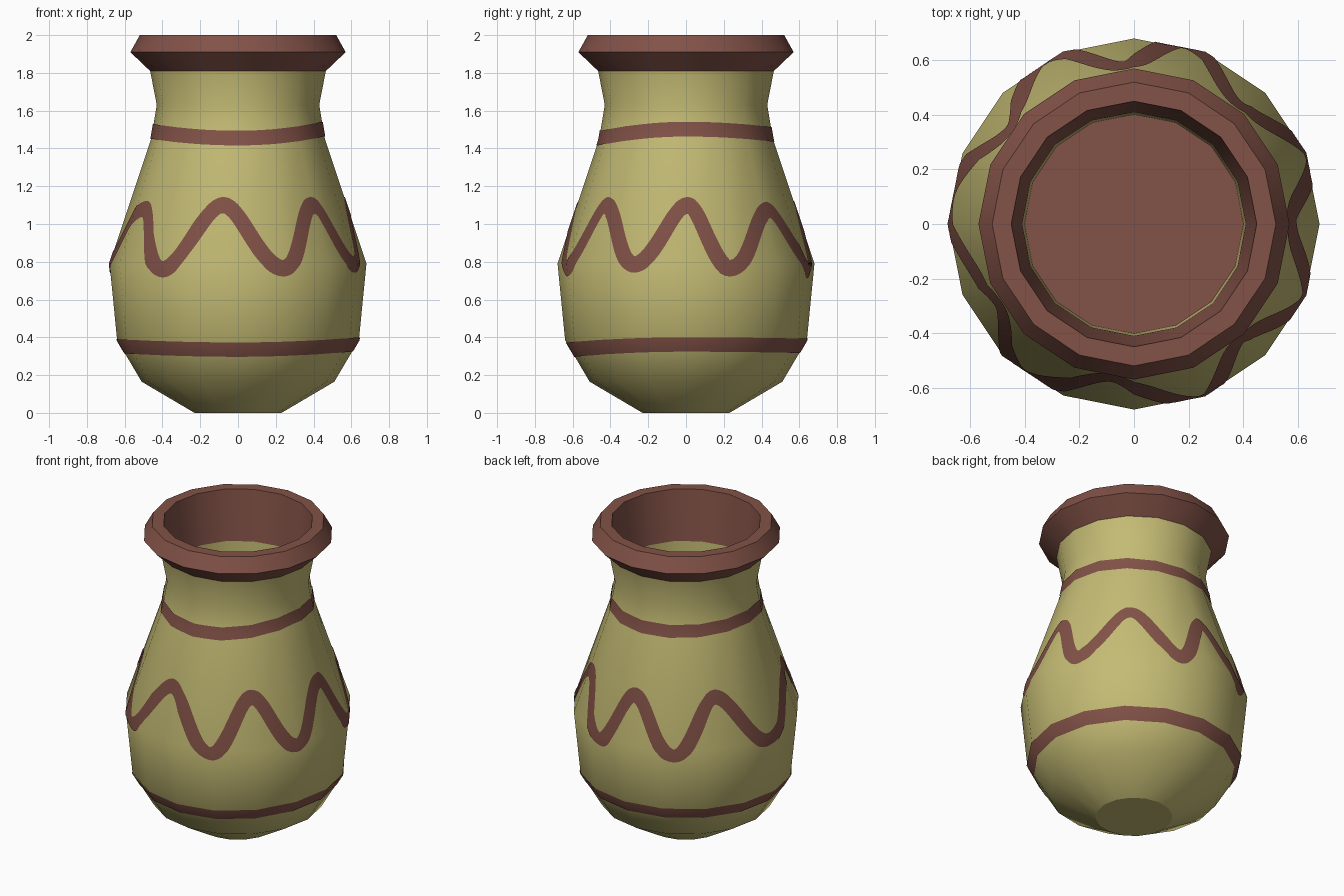
import bpy, math
from mathutils import Vector

if "Cube" in bpy.data.objects:
    bpy.data.objects.remove(bpy.data.objects["Cube"])

SIDES = 16
STEP = 2 * math.pi / SIDES


def material(name, rgb):
    m = bpy.data.materials.new(name)
    m.diffuse_color = (*rgb, 1)
    m.use_nodes = True
    m.node_tree.nodes["Principled BSDF"].inputs["Base Color"].default_value = m.diffuse_color
    return m


TAN = material("olive clay", (0.552, 0.497, 0.174))
BROWN = material("red brown glaze", (0.223, 0.084, 0.063))


def add_mesh(name, verts, faces, mat):
    me = bpy.data.meshes.new(name)
    me.from_pydata(verts, [], faces)
    me.materials.append(mat)
    ob = bpy.data.objects.new(name, me)
    bpy.context.collection.objects.link(ob)
    return ob


def around(r, a, z):
    # angle 0 is the front, growing towards the right side
    return (r * math.sin(a), -r * math.cos(a), z)


def grid_faces(cols, rows):
    return [(i * rows + j, (i + 1) % cols * rows + j,
             (i + 1) % cols * rows + j + 1, i * rows + j + 1)
            for i in range(cols) for j in range(rows - 1)]


def smooth(ob, deg):
    bpy.ops.object.select_all(action='DESELECT')
    ob.select_set(True)
    bpy.context.view_layer.objects.active = ob
    bpy.ops.object.shade_smooth_by_angle(angle=math.radians(deg))


def lathe(name, profile, mat, deg):
    verts = [around(r, i * STEP, z) for i in range(SIDES) for r, z in profile]
    ob = add_mesh(name, verts, grid_faces(SIDES, len(profile)), mat)
    smooth(ob, deg)
    return ob


def disc(name, r, z, mat, up):
    order = list(range(SIDES))
    return add_mesh(name, [around(r, i * STEP, z) for i in order],
                    [order if up else order[::-1]], mat)


# Body, base, rim and inside
BODY = [(0.23, 0), (0.51, 0.165), (0.64, 0.385), (0.68, 0.79),
        (0.46, 1.45), (0.43, 1.63), (0.465, 1.81)]
lathe("body", BODY, TAN, 40)
disc("base", 0.23, 0, TAN, False)
lathe("rim", [(0.46, 1.805), (0.57, 1.91), (0.52, 2.0), (0.45, 2.0),
              (0.41, 1.675)], BROWN, 30)
lathe("inner_neck", [(0.41, 1.675), (0.402, 1.5)], TAN, 40)
disc("inner_floor", 0.402, 1.5, BROWN, True)

# Smooth profile normals of the body, so painted bands shade like it
seg = [Vector((z1 - z0, r0 - r1)).normalized()
       for (r0, z0), (r1, z1) in zip(BODY, BODY[1:])]
PN = [seg[0]] + [(a + b).normalized() for a, b in zip(seg, seg[1:])] + [seg[-1]]


def surface(a, z):
    """Faceted body radius and smooth normal at an angle and height."""
    k = max(i for i in range(len(BODY) - 1) if BODY[i][1] <= z)
    (r0, z0), (r1, z1) = BODY[k], BODY[k + 1]
    t = (z - z0) / (z1 - z0)
    r = r0 + (r1 - r0) * t
    r *= math.cos(STEP / 2) / math.cos(a % STEP - STEP / 2)
    n = PN[k].lerp(PN[k + 1], t).normalized()
    return r, around(n.x, a, n.y)


def painted_band(name, keys, half, radius, rows):
    """Brush stroke of even width along (degrees, height) keys, as a thin plate."""
    cols = SIDES * 20
    keys = keys + [(keys[0][0] + 360, keys[0][1])]
    line = []
    for i in range(cols):
        d = i * 360 / cols
        if d < keys[0][0]:
            d += 360
        for (d0, h0), (d1, h1) in zip(keys, keys[1:]):
            if d0 <= d <= d1:
                t = (1 - math.cos(math.pi * (d - d0) / (d1 - d0))) / 2
                line.append(h0 + (h1 - h0) * t)
                break
    ds = radius * 2 * math.pi / cols
    reach = int(half / ds)
    verts, normals = [], []
    for i in range(cols):
        span = [(line[(i + k) % cols], math.sqrt(half ** 2 - (k * ds) ** 2))
                for k in range(-reach, reach + 1)]
        hi = max(h + w for h, w in span)
        lo = min(h - w for h, w in span)
        a = i * 2 * math.pi / cols
        for j in range(rows):
            z = lo + (hi - lo) * j / (rows - 1)
            r, n = surface(a, z)
            verts.append(around(r + 0.004, a, z))
            normals.append(n)
    ob = add_mesh(name, verts, grid_faces(cols, rows), BROWN)
    smooth(ob, 60)
    ob.data.normals_split_custom_set_from_vertices(normals)


# Painted bands: two wobbly rings and the wavy line between them
painted_band("lower_ring", [(0, 0.335), (90, 0.362), (180, 0.355), (270, 0.352)],
             0.038, 0.62, 6)
painted_band("upper_ring", [(0, 1.455), (90, 1.502), (180, 1.475), (270, 1.49)],
             0.039, 0.46, 6)
painted_band("wavy_line",
             [(21, 0.765), (43, 1.1), (66, 0.785), (91, 1.1), (110, 0.765),
              (138, 1.075), (165, 0.755), (183, 1.08), (209, 0.755),
              (232, 1.09), (262, 0.765), (301, 1.08), (323, 0.76),
              (352, 1.1)], 0.043, 0.64, 13)
